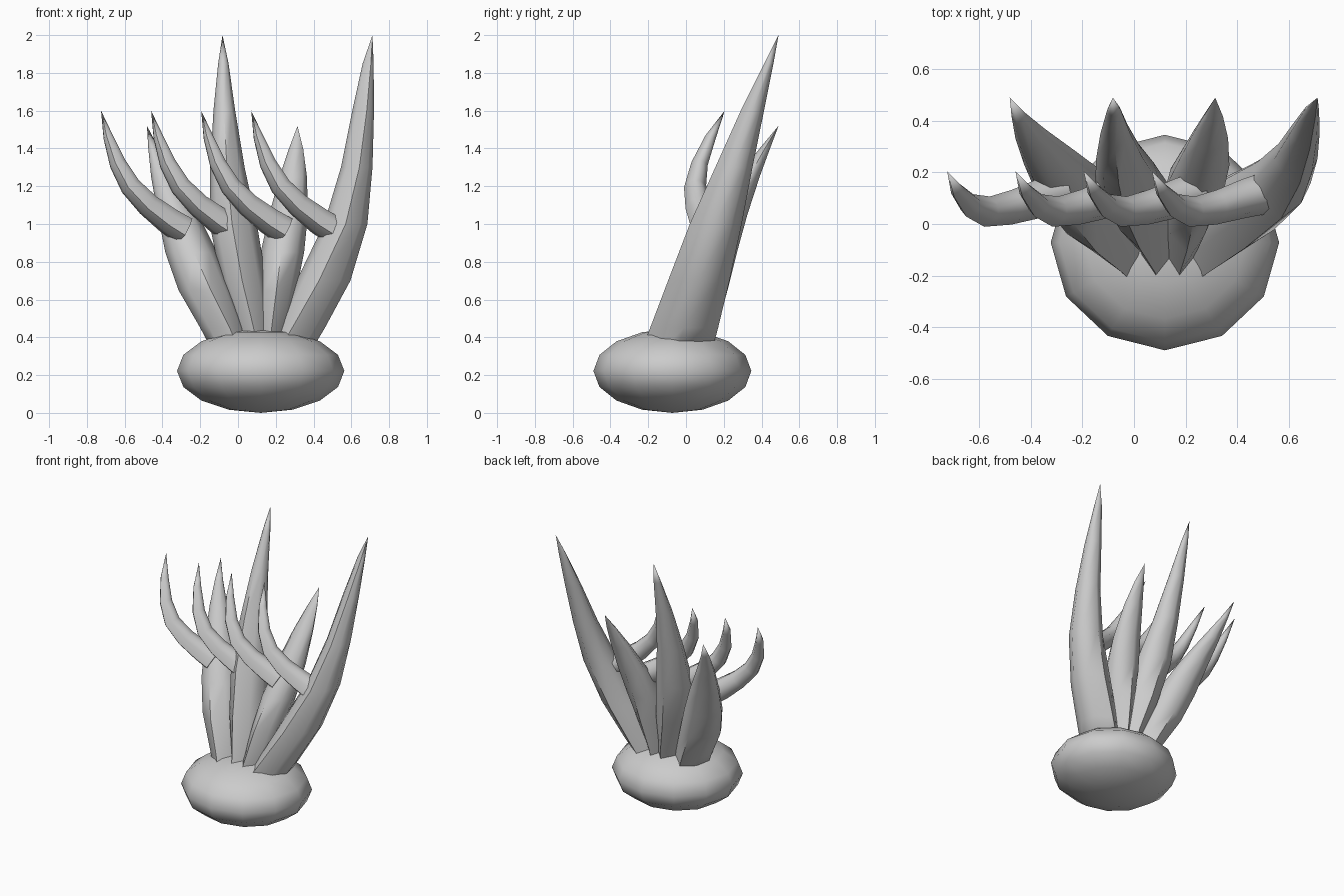
import bpy, bmesh, math
from mathutils import Vector

if "Cube" in bpy.data.objects:
    bpy.data.objects.remove(bpy.data.objects["Cube"])

# Teardrop section: (across 0..1, depth 0..1); the first point is the sharp front ridge
SECTION = [(0.5, 0), (0.84, 0.22), (1, 0.5), (0.9, 0.8), (0.5, 1),
           (0.1, 0.8), (0, 0.5), (0.16, 0.22)]


def smooth(obj, angle):
    bpy.ops.object.select_all(action='DESELECT')
    obj.select_set(True)
    bpy.context.view_layer.objects.active = obj
    bpy.ops.object.shade_smooth_by_angle(angle=math.radians(angle))


def loft(name, rings, tip):
    """Skin a stack of rings, closing at a pointed tip."""
    bm = bmesh.new()
    loops = [[bm.verts.new(p) for p in ring] for ring in rings]
    n = len(SECTION)
    for a, b in zip(loops, loops[1:]):
        for i in range(n):
            j = (i + 1) % n
            bm.faces.new((a[i], a[j], b[j], b[i]))
    point = bm.verts.new(tip)
    for i in range(n):
        bm.faces.new((loops[-1][i], loops[-1][(i + 1) % n], point))
    bm.faces.new(loops[0])
    bmesh.ops.recalc_face_normals(bm, faces=bm.faces)
    mesh = bpy.data.meshes.new(name)
    bm.to_mesh(mesh)
    bm.free()
    obj = bpy.data.objects.new(name, mesh)
    bpy.context.collection.objects.link(obj)
    smooth(obj, 62)


def spike(name, depths, widths, tip, ridge):
    """depths: (z, front y, back y); widths: (left x, right x) per level."""
    rings = []
    for k, ((z, yf, yb), (xl, xr)) in enumerate(zip(depths, widths)):
        t = k / (len(depths) - 1)
        shift = ridge[0] * (1 - t) + ridge[1] * t - 0.5
        rings.append([(xl + (xr - xl) * (u + (shift if v == 0 else shift * 0.3 if v == 0.22 else 0)),
                       yf + (yb - yf) * v, z) for u, v in SECTION])
    loft(name, rings, tip)


# Rounded low-poly base
bpy.ops.mesh.primitive_uv_sphere_add(segments=12, ring_count=8, radius=1,
                                     location=(0.12, -0.072, 0.222))
base = bpy.context.object
base.name = "base"
base.scale = (0.443, 0.418, 0.222)
bpy.ops.object.transform_apply(location=False, rotation=False, scale=True)
smooth(base, 60)

# Tall and short upright spikes
TALL = [(0.3, -0.25, 0.13), (0.45, -0.19, 0.17), (0.7, -0.095, 0.23), (1.0, 0.02, 0.295),
        (1.3, 0.155, 0.352), (1.6, 0.29, 0.413), (1.85, 0.415, 0.463)]
SHORT = [(0.3, -0.25, 0.13), (0.45, -0.19, 0.165), (0.65, -0.11, 0.22), (0.85, 0.0, 0.27),
         (1.05, 0.13, 0.325), (1.25, 0.275, 0.39), (1.4, 0.39, 0.445)]
spike("right_tall_spike", TALL,
      [(0.14, 0.37), (0.2, 0.46), (0.31, 0.595), (0.455, 0.685), (0.545, 0.712),
       (0.605, 0.72), (0.66, 0.718)], (0.712, 0.49, 2.0), (0.25, 0.75))
spike("middle_tall_spike", TALL,
      [(0.02, 0.2), (0.0, 0.18), (-0.09, 0.15), (-0.15, 0.1), (-0.147, 0.035),
       (-0.13, -0.015), (-0.105, -0.05)], (-0.082, 0.49, 2.0), (0.45, 0.5))
spike("left_short_spike", SHORT,
      [(-0.12, 0.08), (-0.2, 0.04), (-0.315, -0.03), (-0.385, -0.11), (-0.425, -0.21),
       (-0.46, -0.33), (-0.475, -0.42)], (-0.482, 0.49, 1.52), (0.7, 0.4))
spike("right_short_spike", SHORT,
      [(0.1, 0.25), (0.1, 0.27), (0.11, 0.31), (0.12, 0.35), (0.165, 0.37),
       (0.22, 0.365), (0.27, 0.345)], (0.315, 0.49, 1.52), (0.45, 0.5))

# Four identical curved hooks; path: x from tip, y, z, half width, half depth
HOOK = [(0.44, 0.12, 0.965, 0.078, 0.085), (0.36, 0.1, 1.015, 0.074, 0.08),
        (0.25, 0.065, 1.1, 0.064, 0.07), (0.155, 0.048, 1.2, 0.056, 0.06),
        (0.088, 0.072, 1.32, 0.045, 0.046), (0.038, 0.13, 1.46, 0.027, 0.03),
        (0, 0.205, 1.6, 0, 0)]
for h in range(4):
    x0 = -0.725 + 0.265 * h
    pts = [Vector((x0 + p[0], p[1], p[2])) for p in HOOK]
    rings = []
    for k in range(len(pts) - 1):
        tangent = (pts[k + 1] - pts[max(k - 1, 0)]).normalized()
        back = Vector((0.15, 1, 0.15))
        back = (back - tangent * back.dot(tangent)).normalized()
        side = tangent.cross(back)
        w, d = HOOK[k][3:]
        rings.append([pts[k] + side * w * (2 * u - 1) + back * d * (2 * v - 1)
                      for u, v in SECTION])
    loft(f"hook_{h + 1}", rings, pts[-1])
